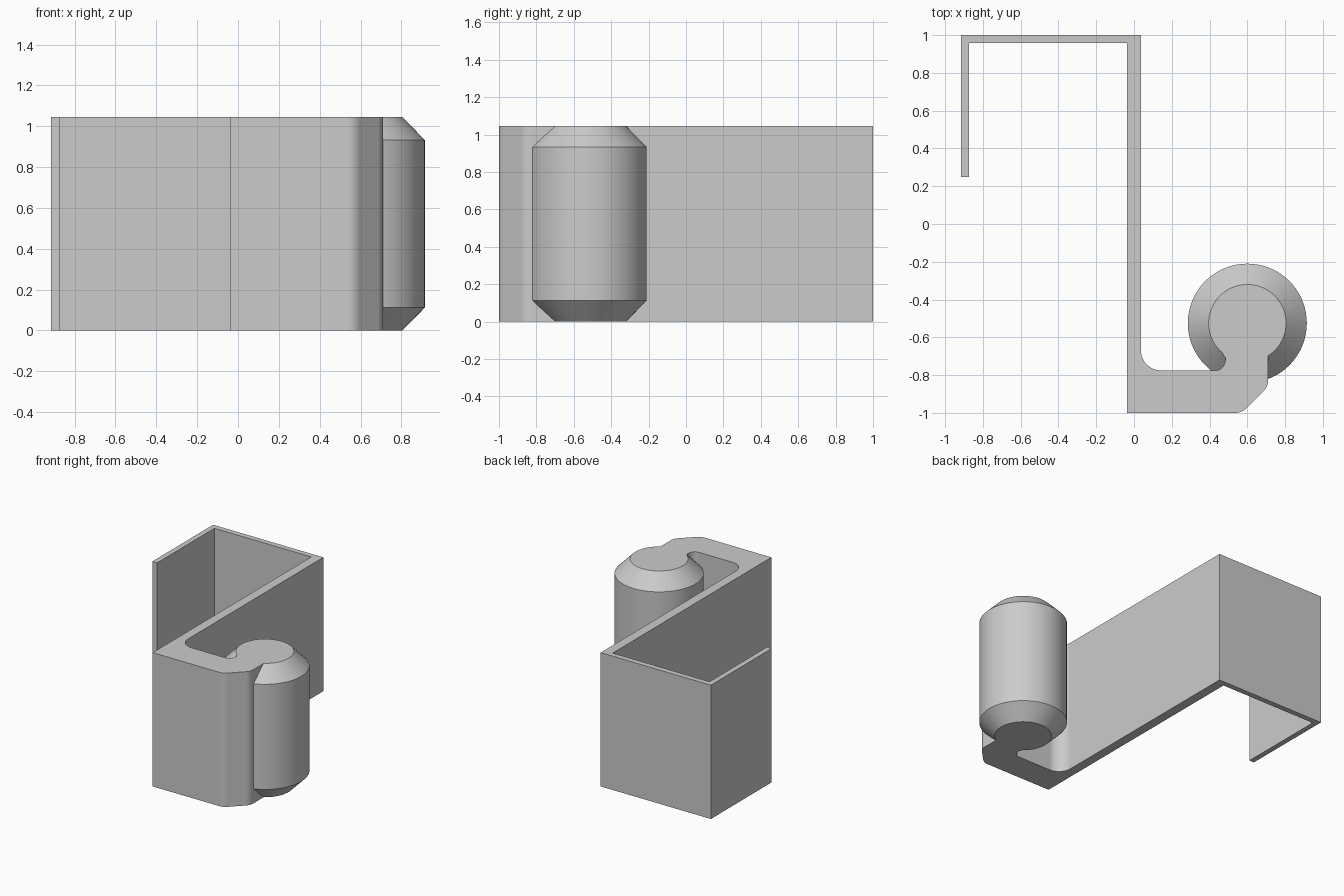
import bpy, bmesh, math
from mathutils import Vector

cube = bpy.data.objects.get("Cube")
if cube:
    bpy.data.objects.remove(cube, do_unlink=True)

HEIGHT = 1.045
CENTRE = Vector((0.6, -0.525))

grey = bpy.data.materials.new("plain grey")
grey.use_nodes = True
colour = (0.6, 0.6, 0.6, 1)
grey.diffuse_color = colour
grey.node_tree.nodes["Principled BSDF"].inputs["Base Color"].default_value = colour


def rounded(corners, steps=10):
    """Turn (x, y, radius) corners into an outline with rounded corners."""
    points = []
    for i, (x, y, radius) in enumerate(corners):
        p = Vector((x, y))
        if not radius:
            points.append(p)
            continue
        a = (Vector(corners[i - 1][:2]) - p).normalized()
        b = (Vector(corners[(i + 1) % len(corners)][:2]) - p).normalized()
        half = a.angle(b) / 2
        start, end = p + a * radius / math.tan(half), p + b * radius / math.tan(half)
        middle = p + (a + b).normalized() * radius / math.sin(half)
        for s in range(steps + 1):
            spoke = (start - middle).lerp(end - middle, s / steps)
            points.append(middle + spoke.normalized() * radius)
    return points


def make_object(name, bm):
    bmesh.ops.recalc_face_normals(bm, faces=bm.faces)
    mesh = bpy.data.meshes.new(name)
    bm.to_mesh(mesh)
    bm.free()
    mesh.materials.append(grey)
    obj = bpy.data.objects.new(name, mesh)
    bpy.context.collection.objects.link(obj)
    return obj


# Clip strip: hook, long wall, thick foot and neck as one extruded profile
outline = rounded([
    (-0.915, 0.25, 0), (-0.873, 0.25, 0), (-0.873, 0.957, 0), (-0.037, 0.957, 0),
    (-0.037, -1, 0), (0.57, -1, 0.08), (0.71, -0.86, 0.08), (0.71, -0.7, 0),
    (CENTRE.x, CENTRE.y, 0), (0.47, -0.69, 0), (0.485, -0.71, 0),
    (0.475, -0.775, 0.05), (0.037, -0.775, 0.105), (0.037, 1, 0), (-0.915, 1, 0)])
bm = bmesh.new()
base = bm.faces.new([bm.verts.new((p.x, p.y, 0)) for p in outline])
wall = bmesh.ops.extrude_face_region(bm, geom=[base])["geom"]
bmesh.ops.translate(bm, vec=(0, 0, HEIGHT),
                    verts=[v for v in wall if isinstance(v, bmesh.types.BMVert)])
clip = make_object("hooked_clip", bm)

# Roller: upright cylinder with chamfered ends
bm = bmesh.new()
bmesh.ops.create_circle(bm, cap_ends=True, segments=72, radius=0.205)
bmesh.ops.translate(bm, verts=bm.verts, vec=(CENTRE.x, CENTRE.y, 0))
ring = bm.faces[:]
for radius, z in ((0.315, 0.112), (0.315, HEIGHT - 0.112), (0.205, HEIGHT)):
    geom = bmesh.ops.extrude_face_region(bm, geom=ring)["geom"]
    ring = [g for g in geom if isinstance(g, bmesh.types.BMFace)]
    for v in ring[0].verts:
        flat = (v.co.xy - CENTRE).normalized() * radius + CENTRE
        v.co = (flat.x, flat.y, z)
roller = make_object("roller", bm)

# Fuse the roller onto the neck
fuse = clip.modifiers.new("fuse roller", 'BOOLEAN')
fuse.operation = 'UNION'
fuse.solver = 'EXACT'
fuse.object = roller
bpy.context.view_layer.update()
evaluated = clip.evaluated_get(bpy.context.evaluated_depsgraph_get())
fused = bpy.data.meshes.new_from_object(evaluated)
clip.modifiers.clear()
clip.data = fused
bpy.data.objects.remove(roller, do_unlink=True)

# Clean flat areas, then smooth the curves and keep edges sharp
bm = bmesh.new()
bm.from_mesh(fused)
bmesh.ops.remove_doubles(bm, verts=bm.verts, dist=0.0005)
bmesh.ops.dissolve_limit(bm, angle_limit=math.radians(0.5), verts=bm.verts, edges=bm.edges)
bm.to_mesh(fused)
bm.free()
bpy.ops.object.select_all(action='DESELECT')
clip.select_set(True)
bpy.context.view_layer.objects.active = clip
bpy.ops.object.shade_smooth_by_angle(angle=math.radians(30))
weighted = clip.modifiers.new("flat faces stay flat", 'WEIGHTED_NORMAL')
weighted.keep_sharp = True
